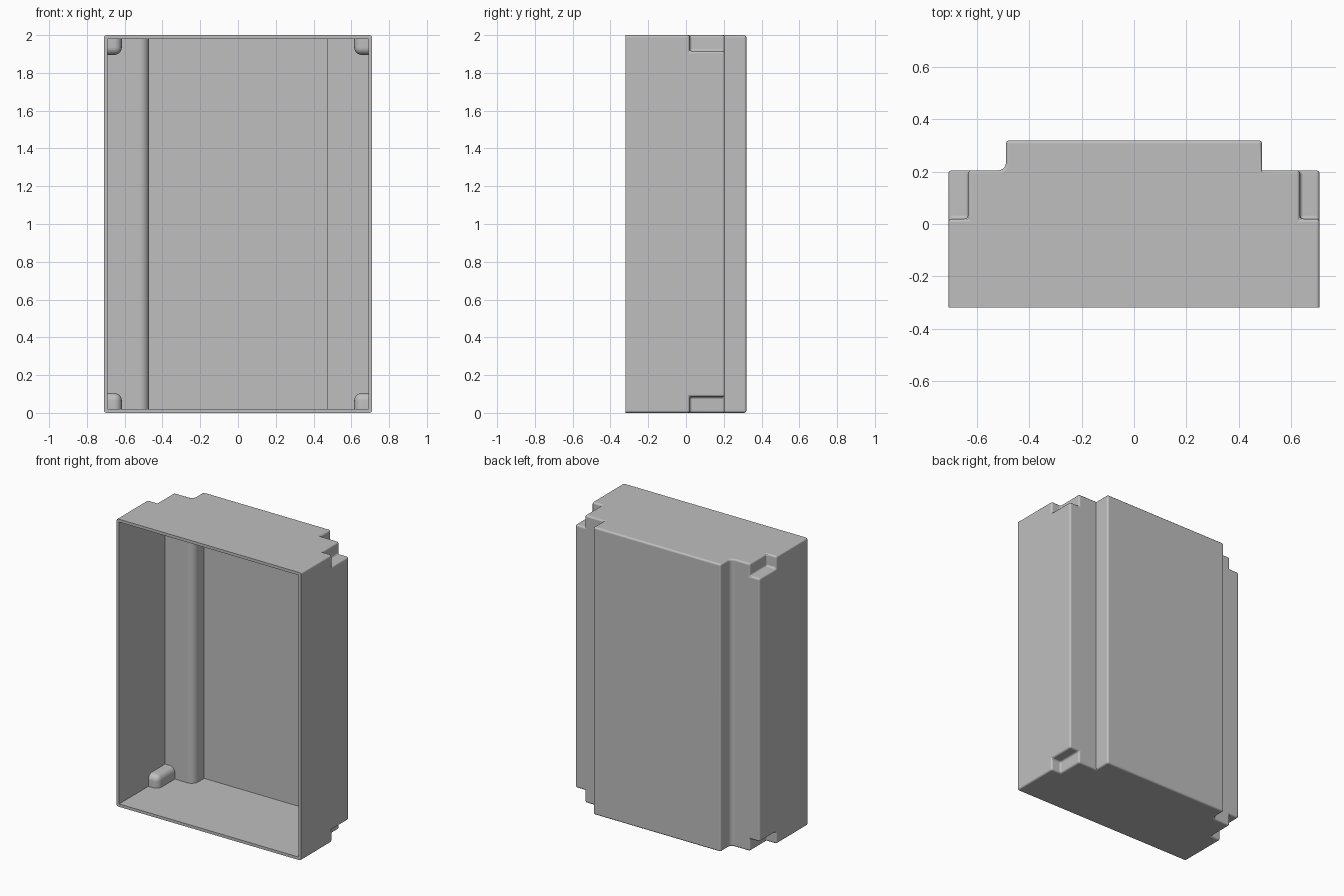
import bpy, bmesh, math

if "Cube" in bpy.data.objects:
    bpy.data.objects.remove(bpy.data.objects["Cube"], do_unlink=True)

HALF_W, FRONT, SHOULDER, BACK, STEP = 0.71, -0.32, 0.205, 0.32, 0.49
HEIGHT, WALL, FILLET = 2.0, 0.02, 0.03


def near(a, b):
    return abs(a - b) < 0.001


def stepped_skin(inset, nx, ny, nz):
    """Open-fronted stepped skin with a notch (nx, ny, nz) in each back corner."""
    w, s, sh, bk = HALF_W - inset, STEP - inset, SHOULDER - inset, BACK - inset
    r = FILLET + inset
    # Plan: one step foot is sharp, the other is filleted
    plan = [(-w, FRONT), (w, FRONT), (w, ny), (nx, ny), (nx, sh), (s, sh), (s, bk), (-s, bk)]
    for i in range(9):
        a = i / 8 * math.pi / 2
        plan.append((-s - r + r * math.cos(a), sh + r - r * math.sin(a)))
    plan += [(-nx, sh), (-nx, ny), (-w, ny)]
    n = len(plan)

    bm = bmesh.new()
    levels = (inset, nz, HEIGHT - nz, HEIGHT - inset)
    rows = [[bm.verts.new((x, y, z)) for x, y in plan] for z in levels]
    # Between the notches the corners reach their full width
    full = [list(row) for row in rows[1:3]]
    for row in full:
        for i, sx in ((3, 1), (n - 2, -1)):
            row[i] = bm.verts.new((sx * w, sh, row[i].co.z))
    for lo, hi in ((rows[0], rows[1]), full, (rows[2], rows[3])):
        for i in range(1, n):
            j = (i + 1) % n
            bm.faces.new((lo[i], lo[j], hi[j], hi[i]))
    # Notch ledges and end walls
    for row, wide in zip(rows[1:3], full):
        for c in (3, n - 2):
            bm.faces.new((row[c - 1], row[c], row[c + 1], wide[c]))
    bm.faces.new(rows[0])
    bm.faces.new(rows[3])

    # Merge coplanar panels so that the rounding runs cleanly
    bmesh.ops.recalc_face_normals(bm, faces=bm.faces[:])
    bm.normal_update()
    bmesh.ops.dissolve_limit(bm, angle_limit=math.radians(1),
                             verts=bm.verts[:], edges=bm.edges[:])
    bm.normal_update()
    return bm


def round_edges(bm, edges, radius, segments):
    bmesh.ops.bevel(bm, geom=edges, offset=radius, segments=segments,
                    profile=0.5, affect='EDGES')


# Outer skin: every sharp edge is softened except the sharp step foot
shell = stepped_skin(0, 0.635, 0.02, 0.085)
round_edges(shell, [
    e for e in shell.edges
    if e.calc_face_angle(0) > math.radians(40)
    and not all(near(v.co.x, STEP) and near(v.co.y, SHOULDER) for v in e.verts)], 0.013, 3)

# Inner skin: only the corner posts are rounded
POST_X, POST_Y, POST_Z = 0.615, 0.0, 0.105
cavity = stepped_skin(WALL, POST_X, POST_Y, POST_Z)
round_edges(cavity, [
    e for e in cavity.edges
    if any(near(abs(v.co.x), POST_X) and near(v.co.y, POST_Y)
           and near(abs(v.co.z - HEIGHT / 2), HEIGHT / 2 - POST_Z) for v in e.verts)], 0.04, 5)

# Join both skins and close the front rim between them
mesh = bpy.data.meshes.new("enclosure_shell")
cavity.to_mesh(mesh)
cavity.free()
shell.from_mesh(mesh)
bmesh.ops.triangle_fill(shell, use_beauty=True, normal=(0, -1, 0),
                        edges=[e for e in shell.edges if e.is_boundary])
bmesh.ops.recalc_face_normals(shell, faces=shell.faces[:])
shell.to_mesh(mesh)
shell.free()

grey = bpy.data.materials.new("light grey")
grey.use_nodes = True
grey.diffuse_color = (0.52, 0.52, 0.52, 1)
grey.node_tree.nodes["Principled BSDF"].inputs["Base Color"].default_value = grey.diffuse_color
mesh.materials.append(grey)

enclosure = bpy.data.objects.new("enclosure_shell", mesh)
bpy.context.collection.objects.link(enclosure)
bpy.ops.object.select_all(action='DESELECT')
enclosure.select_set(True)
bpy.context.view_layer.objects.active = enclosure
bpy.ops.object.shade_smooth_by_angle(angle=math.radians(35))

# Keep the large panels flat beside the rounded edges
weighted = enclosure.modifiers.new("flat panels", 'WEIGHTED_NORMAL')
weighted.keep_sharp = True
